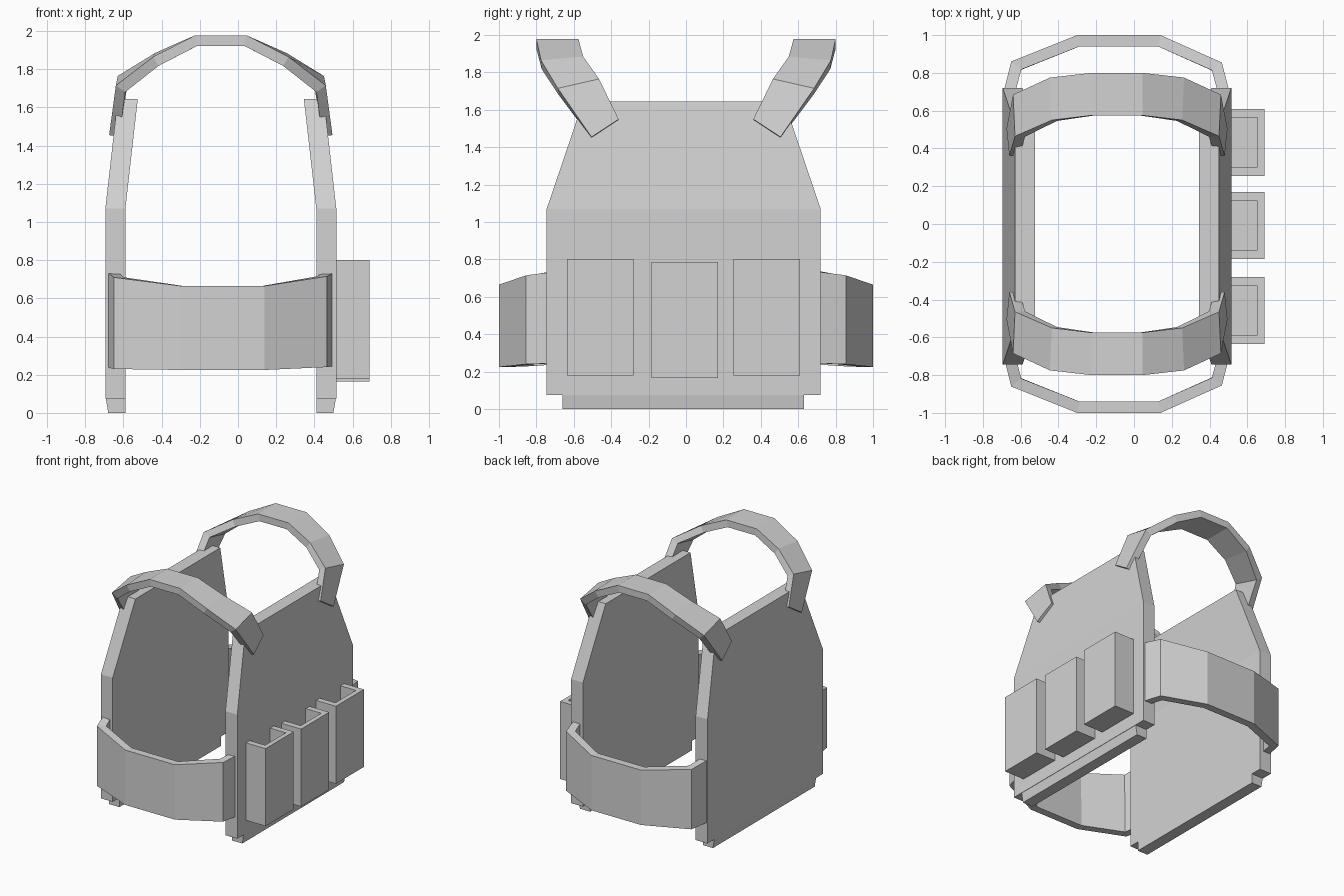
import bpy
import bmesh

cube = bpy.data.objects.get("Cube")
if cube:
    bpy.data.objects.remove(cube, do_unlink=True)

# One plain grey for everything
GREY = (0.65, 0.65, 0.65, 1.0)
fabric = bpy.data.materials.new("light_grey_fabric")
fabric.use_nodes = True
fabric.diffuse_color = GREY
fabric.node_tree.nodes["Principled BSDF"].inputs["Base Color"].default_value = GREY

MID_X = -0.09


def finish(name, bm):
    mesh = bpy.data.meshes.new(name)
    bm.to_mesh(mesh)
    bm.free()
    mesh.materials.append(fabric)
    obj = bpy.data.objects.new(name, mesh)
    bpy.context.collection.objects.link(obj)
    return obj


def loft(bm, rings):
    """Closed solid through a stack of matching point rings."""
    loops = [[bm.verts.new(p) for p in ring] for ring in rings]
    n = len(loops[0])
    for low, high in zip(loops, loops[1:]):
        for i in range(n):
            j = (i + 1) % n
            bm.faces.new((low[i], low[j], high[j], high[i]))
    bm.faces.new(loops[0][::-1])
    bm.faces.new(loops[-1])
    bmesh.ops.recalc_face_normals(bm, faces=bm.faces)


def rect(x0, x1, y0, y1, z):
    return [(x0, y0, z), (x1, y0, z), (x1, y1, z), (x0, y1, z)]


def ribbon(name, stations, thickness, side):
    """Strip between two edge lines, thickened inwards; side -1 front, 1 back."""
    bm = bmesh.new()
    rails = [[bm.verts.new((x, -side * y, z)) for x, y, z in pair] for pair in stations]
    for (a, b), (c, d) in zip(rails, rails[1:]):
        face = (a, c, d, b)
        bm.faces.new(face if side < 0 else face[::-1])
    obj = finish(name, bm)
    mod = obj.modifiers.new("thickness", 'SOLIDIFY')
    mod.thickness = thickness
    mod.offset = -1
    mod.use_even_offset = True


# Armour panels with narrower hem strips, one on each side
for s, label in ((1, "left"), (-1, "right")):
    def row(inner, outer, y0, y1, z):
        return rect(MID_X + s * inner, MID_X + s * outer, y0, y1, z)

    bm = bmesh.new()
    loft(bm, [row(0.5, 0.605, -0.745, 0.72, 0.075),
              row(0.5, 0.605, -0.745, 0.72, 1.07),
              row(0.435, 0.54, -0.55, 0.525, 1.645)])
    finish(label + "_panel", bm)
    bm = bmesh.new()
    loft(bm, [row(0.5, 0.59, -0.66, 0.63, 0.0),
              row(0.5, 0.603, -0.66, 0.63, 0.08)])
    finish(label + "_panel_hem", bm)

# Open-topped pouches: U-shaped wall plus a floor
WALL, DEPTH = 0.047, 0.69
BACK = 0.51
for label, y0, z0 in (("front", -0.635, 0.18), ("middle", -0.185, 0.165), ("rear", 0.255, 0.18)):
    y1, z1 = y0 + 0.355, z0 + 0.622
    outline = [(BACK, y0), (DEPTH, y0), (DEPTH, y1), (BACK, y1), (BACK, y1 - WALL),
               (DEPTH - 0.037, y1 - WALL), (DEPTH - 0.037, y0 + WALL), (BACK, y0 + WALL)]
    bm = bmesh.new()
    loft(bm, [[(x, y, z) for x, y in outline] for z in (z0, z1)])
    loft(bm, [rect(BACK, DEPTH - 0.037, y0 + WALL, y1 - WALL, z) for z in (z0, z0 + 0.04)])
    finish(label + "_pouch", bm)

# Waist bands: x, y, bottom, top
band = [(-0.69, -0.70, 0.24, 0.74), (-0.65, -0.86, 0.23, 0.71), (-0.30, -1, 0.225, 0.665),
        (0.14, -1, 0.225, 0.665), (0.465, -0.855, 0.24, 0.715), (0.505, -0.70, 0.245, 0.735)]
band_rails = [((x, y, lo), (x, y, hi)) for x, y, lo, hi in band]

# Shoulder straps: half arch from end to crown, then its mirror image
half = [((0.585, -0.505, 1.455), (0.57, -0.36, 1.55)),
        ((0.55, -0.685, 1.715), (0.54, -0.465, 1.765)),
        ((0.355, -0.775, 1.865), (0.345, -0.55, 1.885)),
        ((0.135, -0.80, 1.978), (0.135, -0.575, 1.978))]


def arch(s):
    return [tuple((MID_X + s * x, y, z) for x, y, z in pair) for pair in half]


strap_rails = arch(-1) + arch(1)[::-1]

for side, label in ((-1, "front"), (1, "back")):
    ribbon(label + "_waist_band", band_rails, 0.06, side)
    ribbon(label + "_shoulder_strap", strap_rails, 0.055, side)
